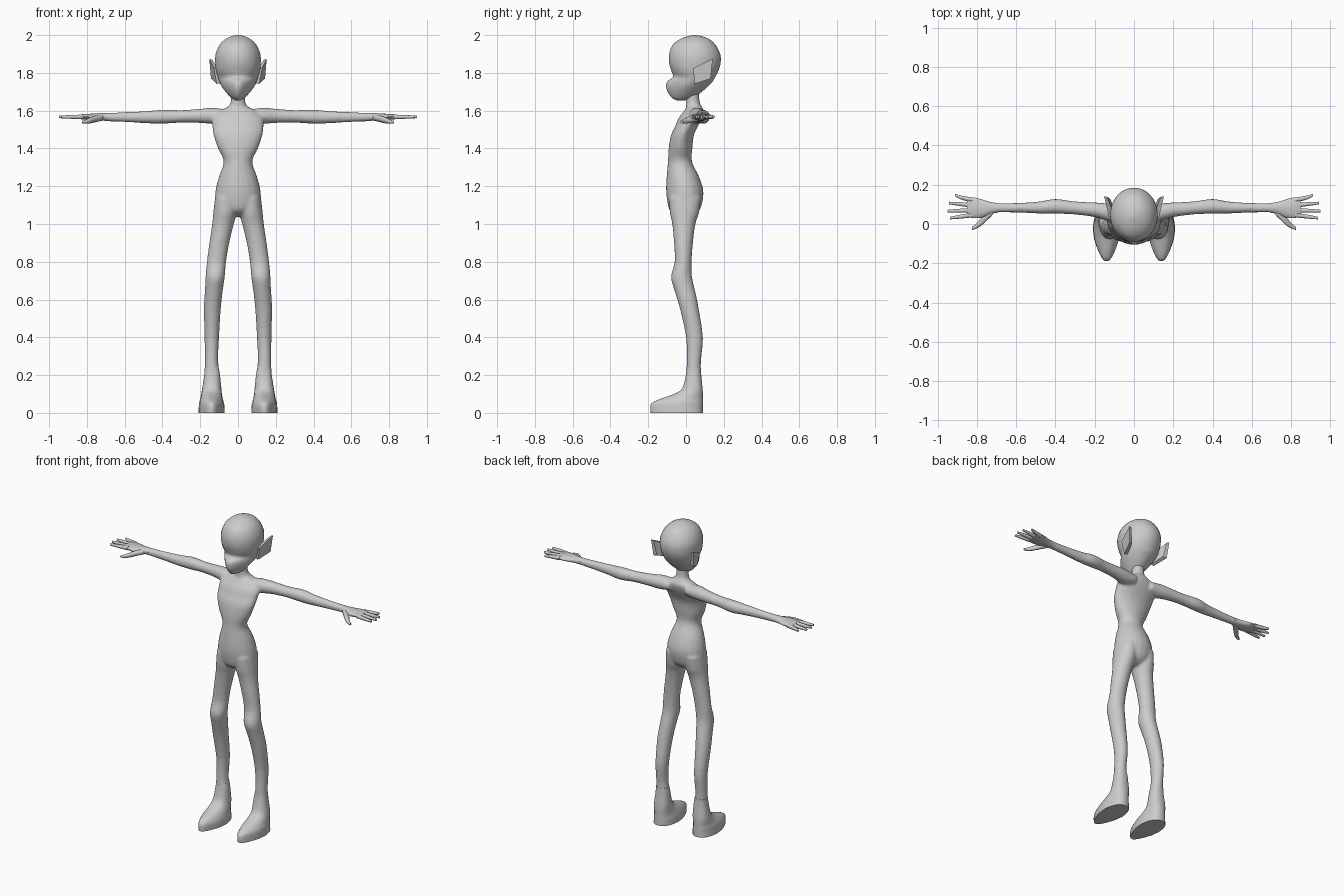
import bpy, bmesh, math

grey = bpy.data.materials.new("plain_grey")
grey.diffuse_color = (0.6, 0.6, 0.6, 1)


def finish(name, bm, angle=50):
    bmesh.ops.recalc_face_normals(bm, faces=bm.faces)
    me = bpy.data.meshes.new(name)
    bm.to_mesh(me)
    bm.free()
    me.materials.append(grey)
    ob = bpy.data.objects.new(name, me)
    bpy.context.collection.objects.link(ob)
    bpy.ops.object.select_all(action='DESELECT')
    ob.select_set(True)
    bpy.context.view_layer.objects.active = ob
    bpy.ops.object.shade_smooth_by_angle(angle=math.radians(angle))
    return ob


def smooth_rows(rows, steps):
    """Catmull-Rom interpolation between section rows."""
    out = []
    for i in range(len(rows) - 1):
        p0, p1, p2, p3 = rows[max(i - 1, 0)], rows[i], rows[i + 1], rows[min(i + 2, len(rows) - 1)]
        for s in range(steps):
            t = s / steps
            out.append([0.5 * (2 * b + (c - a) * t + (2 * a - 5 * b + 4 * c - d) * t * t
                               + (3 * b - a - 3 * c + d) * t ** 3) for a, b, c, d in zip(p0, p1, p2, p3)])
    return out + [rows[-1]]


def loft(bm, rows, axis='Z', n=20, steps=3, mirror=False, power=2.0):
    """Rows: (position, u0, u1, v0, v1, taper towards v0). Axis Z: u=x v=y. Axis X: u=y v=z."""
    rows = smooth_rows([tuple(r) + (0,) * (6 - len(r)) for r in rows], steps)
    for side in ((1, -1) if mirror else (1,)):
        rings = []
        for p, u0, u1, v0, v1, taper in rows:
            ring = []
            for k in range(n):
                a = 2 * math.pi * (k + 0.5) / n
                c, s = math.cos(a), math.sin(a)
                c = math.copysign(abs(c) ** (2 / power), c)
                s = math.copysign(abs(s) ** (2 / power), s)
                c *= 1 - taper * max(0, -s)
                u, v = (u0 + u1) / 2 + c * (u1 - u0) / 2, (v0 + v1) / 2 + s * (v1 - v0) / 2
                co = (u * side, v, p) if axis == 'Z' else (p * side, u, v)
                ring.append(bm.verts.new(co))
            rings.append(ring)
        for a, b in zip(rings, rings[1:]):
            for k in range(n):
                bm.faces.new((a[k], a[(k + 1) % n], b[(k + 1) % n], b[k]))
        bm.faces.new(rings[0])
        bm.faces.new(rings[-1])


# Body: torso, neck, arms and legs fused into one skin
bm = bmesh.new()
torso = [(1.04, .03, -.04, .03), (1.07, .09, -.085, .07), (1.12, .12, -.1, .088), (1.18, .119, -.106, .092),
         (1.25, .102, -.103, .07), (1.33, .076, -.096, .032), (1.40, .106, -.092, .034),
         (1.47, .13, -.08, .042), (1.52, .137, -.057, .065), (1.56, .135, -.04, .085),
         (1.60, .1, -.01, .095), (1.62, .055, 0, .085), (1.65, .038, 0, .072), (1.72, .038, 0, .07)]
loft(bm, [(z, -w, w, a, b) for z, w, a, b in torso])
arm = [(.06, .01, .10, 1.54, 1.605), (.13, .015, .105, 1.53, 1.616), (.2, .035, .11, 1.535, 1.61),
       (.3, .048, .115, 1.537, 1.603), (.4, .052, .128, 1.53, 1.605), (.48, .053, .115, 1.533, 1.598),
       (.6, .058, .107, 1.54, 1.592), (.72, .058, .107, 1.545, 1.588)]
loft(bm, arm, 'X', mirror=True)
leg = [(.16, .093, .18, 0, .085), (.2, .095, .178, 0, .08), (.28, .105, .176, .004, .08),
       (.4, .1, .177, .0, .09), (.55, .091, .181, -.032, .068), (.65, .08, .175, -.062, .048),
       (.72, .07, .172, -.08, .032), (.8, .063, .165, -.06, .03), (.9, .046, .152, -.064, .037),
       (1.0, .022, .137, -.073, .05), (1.06, .008, .131, -.086, .07), (1.14, .01, .122, -.09, .08)]
loft(bm, leg, mirror=True)
body = finish("body", bm)
rem = body.modifiers.new("fuse", 'REMESH')
rem.mode, rem.voxel_size, rem.use_smooth_shade = 'VOXEL', 0.008, True
smo = body.modifiers.new("relax", 'SMOOTH')
smo.factor, smo.iterations = 0.5, 6

# Head: round skull, brow dent and pointed muzzle
head = [(1.655, .012, -.05, .0, .2), (1.668, .036, -.075, .04, .3), (1.70, .066, -.098, .085, .4),
        (1.73, .088, -.106, .118, .45), (1.755, .1, -.1, .142, .4), (1.778, .108, -.07, .155, .15),
        (1.81, .116, -.078, .172, 0), (1.85, .121, -.09, .184, 0), (1.9, .119, -.09, .182, 0),
        (1.95, .097, -.07, .156, 0), (1.98, .065, -.03, .122, 0), (1.995, .032, .012, .08, 0),
        (2.0, .008, .035, .055, 0)]
bm = bmesh.new()
loft(bm, [(z, -w, w, a, b, t) for z, w, a, b, t in head], n=28)
finish("head", bm, 70)

# Ears: swept-back four-sided flaps
outer = [(.128, .038, 1.825), (.152, .142, 1.875), (.143, .13, 1.77), (.112, .045, 1.742)]
inner = [(.1, .04, 1.82), (.136, .138, 1.868), (.12, .126, 1.775), (.09, .047, 1.745)]
bm = bmesh.new()
for side in (1, -1):
    o, i = ([bm.verts.new((x * side, y, z)) for x, y, z in q] for q in (outer, inner))
    bm.faces.new(o)
    bm.faces.new(i)
    for k in range(4):
        bm.faces.new((o[k], o[(k + 1) % 4], i[(k + 1) % 4], i[k]))
finish("ears", bm, 30)

# Hands: palm, four fingers and a thumb
bm = bmesh.new()
palm = [(.69, .058, .107, 1.546, 1.588), (.73, .05, .112, 1.547, 1.587), (.78, .03, .128, 1.549, 1.584),
        (.82, .03, .137, 1.553, 1.582), (.85, .036, .135, 1.557, 1.577)]
loft(bm, palm, 'X', n=16, mirror=True)
fingers = [(.122, .147, .91), (.095, .107, .942), (.07, .066, .948), (.046, .03, .937)]
for base, tip, reach in fingers:
    rows = [(x, y - r, y + r, 1.567 - r, 1.567 + r) for x, y, r in
            ((.82, base, .013), (.88, base + (tip - base) * .5, .011), (reach, tip, .007))]
    loft(bm, rows, 'X', n=8, steps=2, mirror=True)
thumb = [(.715, .05, .095, 1.548, 1.58), (.75, .015, .065, 1.54, 1.575), (.78, -.012, .03, 1.533, 1.565),
         (.805, -.025, .0, 1.531, 1.553), (.825, -.031, -.014, 1.533, 1.546)]
loft(bm, thumb, 'X', n=10, mirror=True)
finish("hands", bm)

# Feet: flat soles, tapered toes and flared ankles
foot = [(0, .07, .21, -.188, .09, .45), (.035, .071, .208, -.19, .09, .45), (.055, .075, .206, -.178, .09, .45),
        (.075, .08, .2, -.135, .09, .38), (.1, .085, .195, -.065, .09, .25), (.13, .088, .19, -.02, .088, .1),
        (.2, .095, .179, -.001, .081), (.24, .102, .176, .005, .079)]
bm = bmesh.new()
loft(bm, foot, n=24, mirror=True, power=2.4)
finish("feet", bm)
